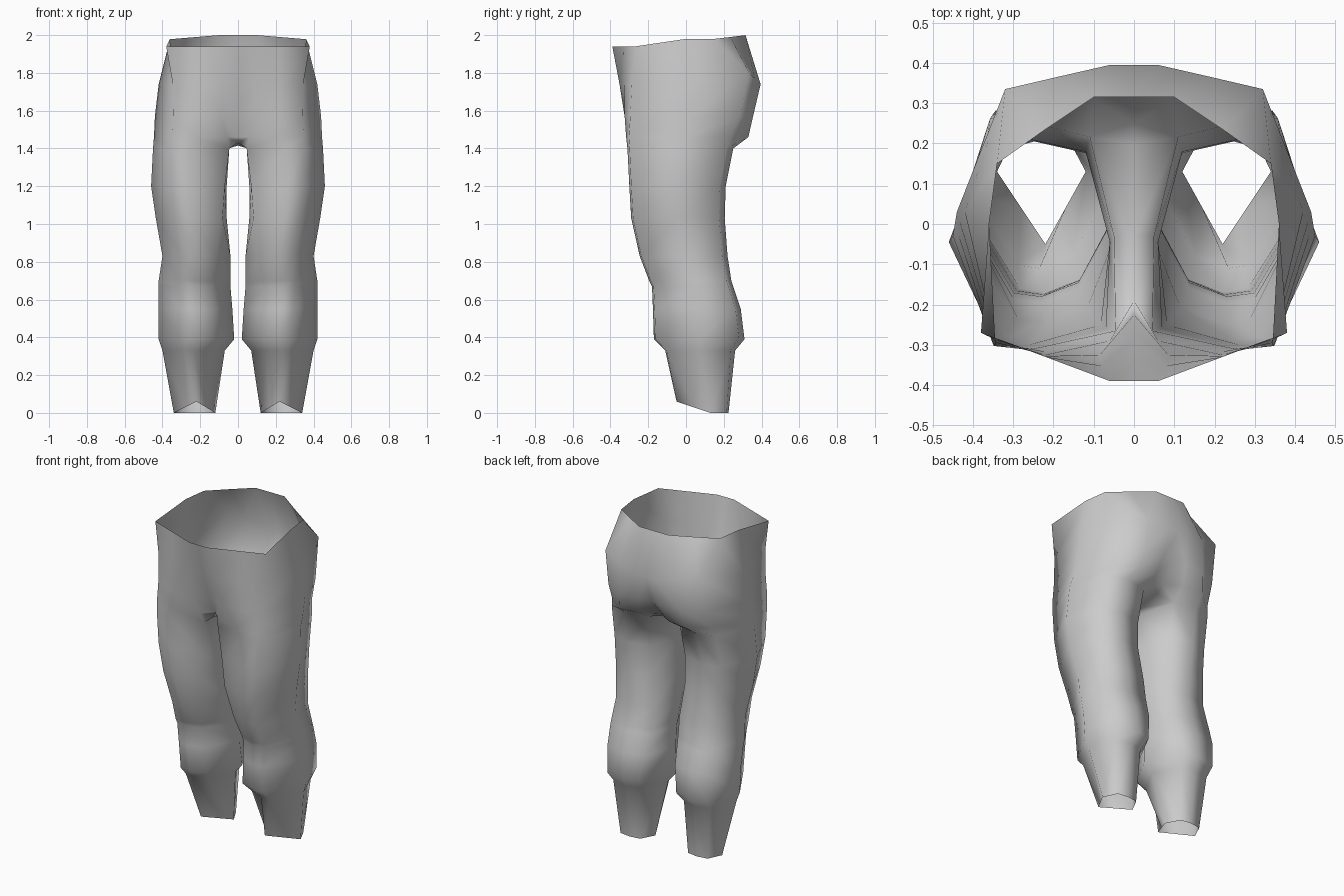
import bpy
import bmesh
from mathutils import Vector

cube = bpy.data.objects.get("Cube")
if cube:
    bpy.data.objects.remove(cube, do_unlink=True)

# Grey cloth
cloth = bpy.data.materials.new("grey_cloth")
cloth.use_nodes = True
colour = (0.6, 0.6, 0.6, 1)
cloth.diffuse_color = colour
cloth.node_tree.nodes["Principled BSDF"].inputs["Base Color"].default_value = colour

bm = bmesh.new()


def ring(points):
    return [bm.verts.new(Vector(p)) for p in points]


def loft(low, high, closed):
    """Join two rings of equal length with quads."""
    n = len(low)
    for i in range(n if closed else n - 1):
        j = (i + 1) % n
        bm.faces.new((low[i], low[j], high[j], high[i]))


def leg_ring(z, front, back, inner, outer, front_in, front_out, back_out, back_in):
    """Eight-sided leg section, from the front inner corner to the inner side."""
    cx, cy = (inner + outer) / 2, (front + back) / 2
    rx, ry = (outer - inner) / 2, (back - front) / 2
    unit = ((-front_in, -.84), (0, -1), (front_out, -.96), (1, 0),
            (back_out, .88), (0, 1), (-back_in, .88), (-1, 0))
    return ring((cx + u * rx, cy + v * ry, z) for u, v in unit)


# Hem, lifted to a point over the foot
hem = ring(((.17, .04, .03), (.22, -.05, .06), (.28, .04, .03), (.34, .13, 0),
            (.3, .215, 0), (.23, .225, 0), (.165, .215, 0), (.12, .13, 0)))

# Leg sections from shin to crotch: height, front, back, inner, outer,
# then the four corner widths going round from the front inner one
sections = (
    (.33, -.11, .26, .07, .4, .5, .32, .6, .5),
    (.39, -.17, .31, .02, .42, .48, .31, .62, .45),
    (.55, -.175, .29, .03, .42, .48, .34, .68, .6),
    (.67, -.18, .25, .04, .42, .48, .36, .7, .7),
    (.7, -.195, .24, .04, .42, .48, .36, .7, .72),
    (.83, -.245, .22, .04, .4, .58, .38, .7, .72),
    (1.03, -.29, .205, .06, .435, .88, .38, .6, .7),
    (1.2, -.3, .21, .06, .46, .95, .42, .53, .7),
    (1.4, -.31, .25, .05, .45, 1.02, .5, .55, .7),
)
below = hem
for section in sections:
    above = leg_ring(*section)
    loft(below, above, True)
    below = above

# Crotch strip between the legs
thigh = below
front_inner, back_inner, inner = thigh[0], thigh[6], thigh[7]
seam = ring(((0, -.19, 1.43), (0, inner.co.y, 1.415), (0, .2, 1.425)))
bm.faces.new((inner, front_inner, seam[0], seam[1]))
bm.faces.new((back_inner, inner, seam[1], seam[2]))

# Seat and hips: half outlines from front centre to back centre
below = [seam[0]] + thigh[:7] + [seam[2]]
seat = (
    (1.46, ((0, -.225), (.06, -.29), (.22, -.317), (.347, -.303), (.445, 0),
            (.345, .235), (.23, .33), (.1, .31), (0, .25))),
    (1.57, ((0, -.28), (.085, -.325), (.22, -.325), (.343, -.295), (.44, .03),
            (.335, .285), (.21, .355), (.08, .355), (0, .335))),
)
for z, outline in seat:
    above = ring((x, y, z) for x, y in outline)
    loft(below, above, False)
    below = above
hips = ring(((0, -.342, 1.74), (.08, -.352, 1.74), (.22, -.328, 1.74),
             (.345, -.287, 1.74), (.42, .03, 1.74), (.32, .335, 1.8),
             (.2, .363, 1.77), (.06, .395, 1.74), (0, .395, 1.74)))
loft(below, hips, False)

# Open waist, higher at the back
waist = ring(((0, -.39, 1.94), (.06, -.39, 1.94), (.22, -.33, 1.94),
              (.38, -.27, 1.94), (.36, 0, 1.98), (.34, .15, 1.98),
              (.22, .235, 1.99), (.1, .315, 2), (0, .315, 2)))
loft(hips, waist, False)

bmesh.ops.recalc_face_normals(bm, faces=bm.faces)
mesh = bpy.data.meshes.new("trousers")
bm.to_mesh(mesh)
bm.free()
mesh.materials.append(cloth)
mesh.shade_smooth()

trousers = bpy.data.objects.new("trousers", mesh)
bpy.context.collection.objects.link(trousers)
mirror = trousers.modifiers.new("other_half", "MIRROR")
mirror.use_clip = True
mirror.merge_threshold = 0.001
